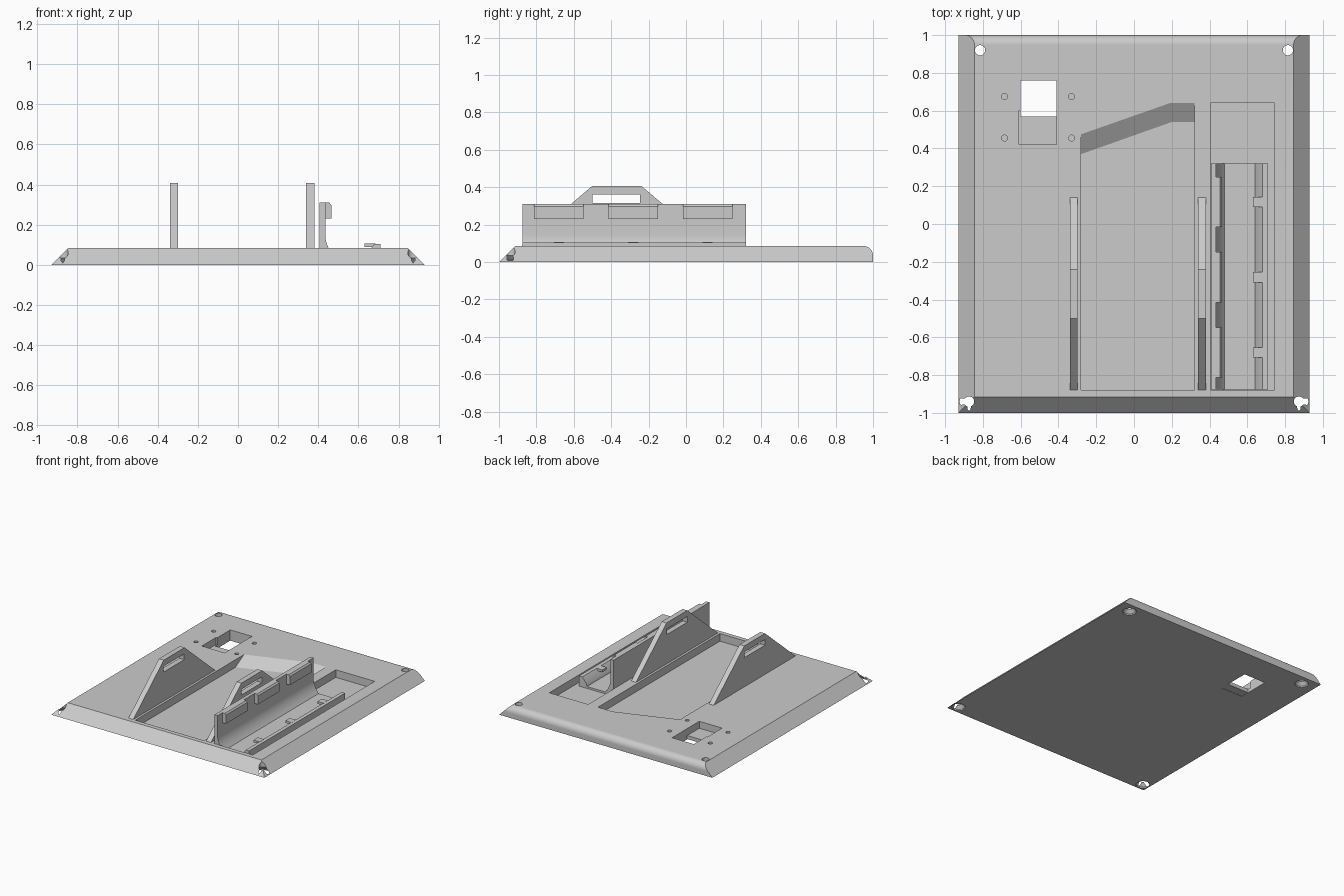
import bpy, bmesh, math
from mathutils import Vector

cube = bpy.data.objects.get("Cube")
if cube:
    bpy.data.objects.remove(cube, do_unlink=True)

grey = bpy.data.materials.new("light grey")
grey.use_nodes = True
GREY = (0.6, 0.6, 0.6, 1)
grey.diffuse_color = GREY
grey.node_tree.nodes["Principled BSDF"].inputs["Base Color"].default_value = GREY

TOP, FLOOR = 0.085, 0.025


def finish(name, bm):
    bmesh.ops.recalc_face_normals(bm, faces=bm.faces)
    mesh = bpy.data.meshes.new(name)
    bm.to_mesh(mesh)
    bm.free()
    mesh.materials.append(grey)
    ob = bpy.data.objects.new(name, mesh)
    bpy.context.collection.objects.link(ob)
    return ob


def loft_bm(loops):
    """Skin matching point loops and cap both ends."""
    bm = bmesh.new()
    rings = [[bm.verts.new(p) for p in loop] for loop in loops]
    n = len(rings[0])
    for a, b in zip(rings, rings[1:]):
        for i in range(n):
            j = (i + 1) % n
            bm.faces.new((a[i], a[j], b[j], b[i]))
    bm.faces.new(rings[0][::-1])
    bm.faces.new(rings[-1])
    return bm


def prism_x(pts, x0, x1):
    return loft_bm([[(x, y, z) for y, z in pts] for x in (x0, x1)])


def prism_y(pts, y0, y1):
    return loft_bm([[(x, y, z) for x, z in pts] for y in (y0, y1)])


def box(x0, x1, y0, y1, z0, z1):
    return prism_y([(x0, z0), (x1, z0), (x1, z1), (x0, z1)], y0, y1)


def turned(x, y, profile, n=32):
    """Round shape from (radius, height) steps."""
    return loft_bm([[(x + r * math.cos(math.tau * i / n), y + r * math.sin(math.tau * i / n), z)
                     for i in range(n)] for r, z in profile])


def cut(ob, bm):
    cutter = finish("cutter", bm)
    cutter.hide_render = True
    mod = ob.modifiers.new("cut", 'BOOLEAN')
    mod.operation, mod.solver, mod.object = 'DIFFERENCE', 'EXACT', cutter
    bpy.context.view_layer.objects.active = ob
    bpy.ops.object.modifier_apply(modifier=mod.name)
    bpy.data.objects.remove(cutter, do_unlink=True)


def smooth(ob):
    bpy.ops.object.select_all(action='DESELECT')
    ob.select_set(True)
    bpy.context.view_layer.objects.active = ob
    bpy.ops.object.shade_smooth_by_angle(angle=math.radians(30))


# Base plate: sloped front, rounded back edge, sloped sides
r = 0.05
arc = [(1 - r + r * math.cos(a), TOP - r + r * math.sin(a))
       for a in (math.pi / 2 * i / 10 for i in range(11))]
bm = prism_x([(-1, 0), (1, 0)] + arc + [(-0.915, TOP)], -0.93, 0.93)
for s in (-1, 1):
    res = bmesh.ops.bisect_plane(bm, geom=bm.verts[:] + bm.edges[:] + bm.faces[:],
                                 plane_co=(0.93 * s, 0, 0), plane_no=Vector((s, 0, 1)).normalized(),
                                 clear_outer=True)
    bmesh.ops.holes_fill(bm, edges=[e for e in bm.edges if e.is_boundary])
bmesh.ops.remove_doubles(bm, verts=bm.verts[:], dist=1e-5)
plate = finish("base_plate", bm)

# Main recess with a ramp at its back
low = [(-0.28, -0.88), (0.32, -0.88), (0.32, 0.54), (0.2, 0.54), (-0.28, 0.37)]
high = low[:2] + [(0.32, 0.64), (0.19, 0.64), (-0.28, 0.475)]
cut(plate, loft_bm([[(x, y, z) for x, y in pts]
                    for pts, z in ((low, FLOOR), (high, TOP), (high, 0.15))]))

# Side recess, square opening and its ledge
cut(plate, box(0.405, 0.745, -0.88, 0.64, FLOOR, 0.15))
cut(plate, box(-0.6, -0.41, 0.5, 0.76, -0.1, 0.15))
finish("opening_ledge", box(-0.605, -0.405, 0.41, 0.57, 0.002, 0.03))
cut(plate, box(-0.61, -0.41, 0.42, 0.6, 0.03, 0.15))

# Countersunk corner holes and small blind holes
for x, y in ((0.815, 0.92), (0.873, -0.94)):
    for s in (-1, 1):
        cut(plate, turned(s * x, y, [(0.05, -0.02), (0.05, 0.01), (0.027, 0.035), (0.027, 0.15)]))
for x in (-0.685, -0.33):
    for y in (0.455, 0.675):
        cut(plate, turned(x, y, [(0.016, 0.03), (0.016, 0.15)], 20))
smooth(plate)

# Upright handles with slots
for name, x in (("right_handle", -0.34), ("left_handle", 0.338)):
    handle = finish(name, prism_x([(-0.88, 0.08), (-0.88, TOP), (-0.5, 0.408), (-0.24, 0.408),
                                   (0.14, TOP), (0.14, 0.08)], x, x + 0.042))
    cut(handle, box(x - 0.1, x + 0.1, -0.5, -0.245, 0.315, 0.36))

# Cradle: tall wall flowing into a floor, low rail on the outer side
curve = [(0.435 + 0.045 * t ** 2, 0.15 - 0.11 * t) for t in (i / 8 for i in range(9))]
cradle = finish("cradle", prism_y([(0.407, 0.02), (0.407, 0.31), (0.435, 0.31)] + curve +
                                  [(0.64, 0.04), (0.645, 0.06), (0.68, 0.105),
                                   (0.71, 0.105), (0.71, 0.02)], -0.875, 0.32))
smooth(cradle)

# Hook and rail tab in each of the three bays
for i in range(3):
    y = -0.68 + 0.398 * i
    finish(f"wall_hook_{i + 1}", prism_y([(0.43, 0.23), (0.465, 0.23), (0.465, 0.298),
                                          (0.455, 0.31), (0.43, 0.31)], y - 0.133, y + 0.133))
    finish(f"rail_tab_{i + 1}", box(0.63, 0.685, y - 0.027, y + 0.027, 0.088, 0.106))
